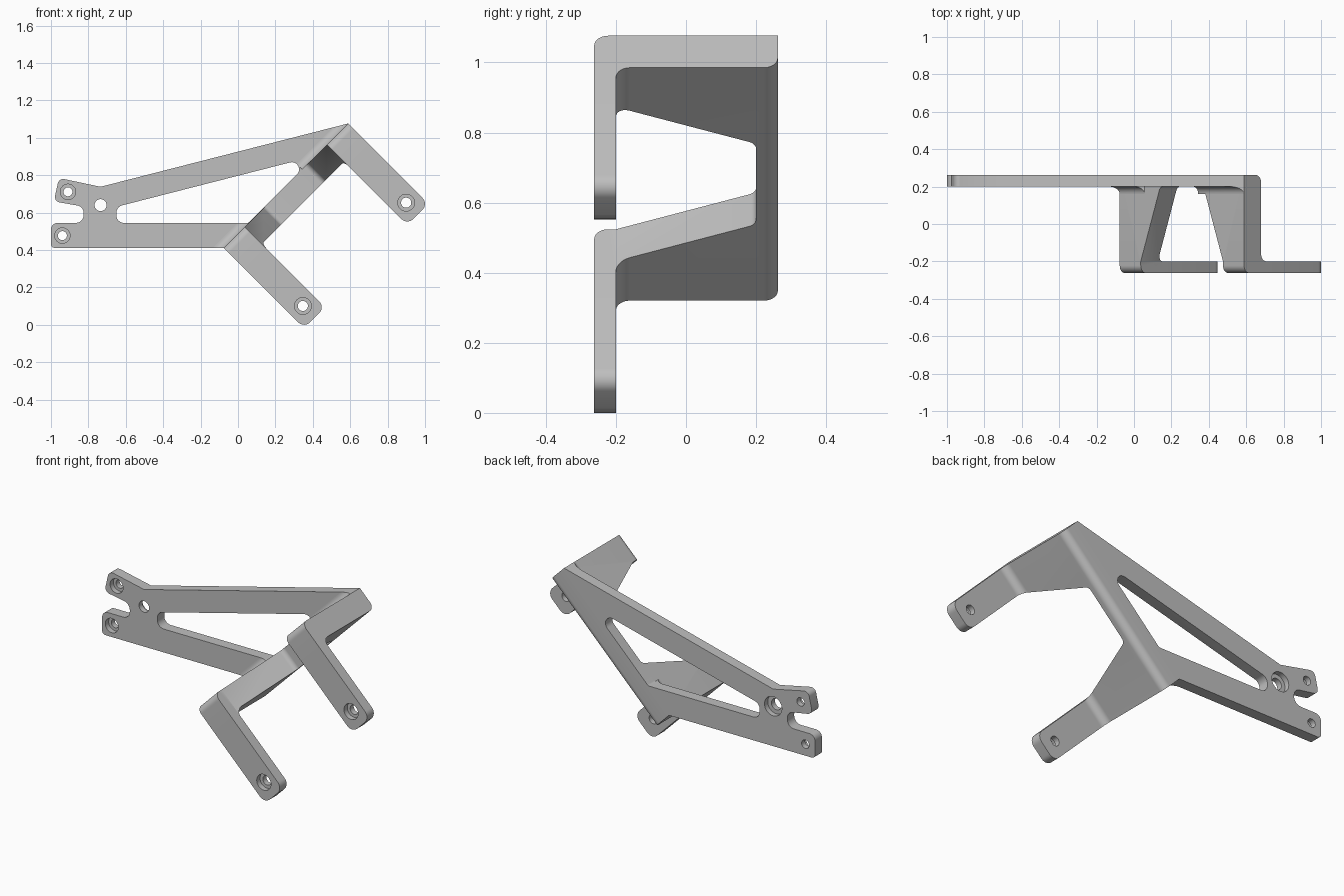
import bpy, bmesh, math
from mathutils import Vector

if "Cube" in bpy.data.objects:
    bpy.data.objects.remove(bpy.data.objects["Cube"])

grey = bpy.data.materials.new("plain grey")
grey.use_nodes = True
grey.diffuse_color = (0.52, 0.52, 0.52, 1)
for node in grey.node_tree.nodes:
    if node.type == "BSDF_PRINCIPLED":
        node.inputs["Base Color"].default_value = grey.diffuse_color

R = math.sqrt(0.5)
BACK, INNER = 0.262, 0.2          # outer and inner faces of both plates
U0, U1 = 0.237, 1.177             # ends of the diagonal web
V0, V1 = -0.345, -0.216           # upper and lower faces of the web
TAB = 0.159                       # tab width
BEND = 0.04                       # bend radius


def diagonal(u, v, y):
    """u runs along the 45 degree web, v across it, down and to the side."""
    return Vector(((u + v) * R, y, (u - v) * R))


def upright(x, z, y):
    return Vector((x, y, z))


def rounded(points, steps=10):
    """Round each corner (a, b, radius) of a closed outline."""
    out = []
    for i, (a, b, r) in enumerate(points):
        p = Vector((a, b))
        if not r:
            out.append(p)
            continue
        to_prev = (Vector(points[i - 1][:2]) - p).normalized()
        to_next = (Vector(points[(i + 1) % len(points)][:2]) - p).normalized()
        half = to_prev.angle(to_next) / 2
        centre = p + (to_prev + to_next).normalized() * (r / math.sin(half))
        start = p + to_prev * (r / math.tan(half)) - centre
        end = p + to_next * (r / math.tan(half)) - centre
        sweep = start.angle(end)
        for k in range(steps + 1):
            t = k / steps
            out.append(centre + (start * math.sin((1 - t) * sweep)
                                 + end * math.sin(t * sweep)) / math.sin(sweep))
    return out


def solid(name, ring_a, ring_b):
    """Closed solid between two matching outlines."""
    bm = bmesh.new()
    a = [bm.verts.new(p) for p in ring_a]
    b = [bm.verts.new(p) for p in ring_b]
    bm.faces.new(a)
    bm.faces.new(b[::-1])
    for i in range(len(a)):
        bm.faces.new((a[i - 1], b[i - 1], b[i], a[i]))
    bmesh.ops.recalc_face_normals(bm, faces=bm.faces[:])
    mesh = bpy.data.meshes.new(name)
    bm.to_mesh(mesh)
    bm.free()
    mesh.materials.append(grey)
    obj = bpy.data.objects.new(name, mesh)
    bpy.context.collection.objects.link(obj)
    return obj


def prism(name, outline, place, low, high):
    return solid(name, [place(p, low) for p in outline], [place(p, high) for p in outline])


def facing(p, h):                 # outline in x, z
    return upright(p.x, p.y, h)


def flat_diagonal(p, h):          # outline in u, v
    return diagonal(p.x, p.y, h)


def along_web(p, h):              # outline in v, y
    return diagonal(h, p.x, p.y)


def through_web(p, h):            # outline in u, y
    return diagonal(p.x, h, p.y)


def select(obj):
    bpy.ops.object.select_all(action="DESELECT")
    obj.select_set(True)
    bpy.context.view_layer.objects.active = obj


def cut(obj, cutter):
    cutter.hide_render = True
    mod = obj.modifiers.new("cut", "BOOLEAN")
    mod.operation = "DIFFERENCE"
    mod.solver = "EXACT"
    mod.object = cutter
    select(obj)
    bpy.ops.object.modifier_apply(modifier=mod.name)
    bpy.data.objects.remove(cutter)


def bore(obj, x, z, radius, low, high):
    circle = [Vector((x + radius * math.cos(k * math.tau / 40),
                      z + radius * math.sin(k * math.tau / 40))) for k in range(40)]
    cut(obj, prism("bore_cutter", circle, facing, low, high))


def screw_hole(obj, x, z, small, large, front):
    """Through hole with a counterbore sunk from the front face."""
    bore(obj, x, z, small, front - 0.1, front + 0.15)
    bore(obj, x, z, large, front - 0.1, front + 0.03)


parts = []

# Back plate: long triangular frame with a forked end
bottom = (U0 - V0) * R
web_foot = diagonal(U0, V0, 0)
web_head = diagonal(U1, V0, 0)
foot_in = diagonal(U0, V0 + 0.006, 0)
head_in = diagonal(U1, V0 + 0.006, 0)
plate = prism("back_plate", rounded([
    (-1, bottom, 0.02), (web_foot.x, web_foot.z, 0), (foot_in.x, foot_in.z, 0),
    (head_in.x, head_in.z, 0), (web_head.x, web_head.z, 0), (-0.735, 0.738, 0),
    (-0.957, 0.785, 0.03), (-0.985, 0.66, 0.03), (-0.825, 0.632, 0.042),
    (-0.825, 0.545, 0.042), (-1, 0.545, 0.035)]), facing, INNER, BACK)

# Triangular window in the plate
slope = 0.2557
rise = 0.797
d = (V0 - 0.001) / R
tip = (rise + d) / (1 - slope)
cut(plate, prism("window_cutter", rounded([
    (-0.65, 0.545, 0.04), (0.545 + d, 0.545, 0.02), (tip, tip - d, 0.038),
    (-0.65, rise - 0.65 * slope, 0.04)]), facing, 0.1, 0.4))
for x, z in ((-0.909, 0.711), (-0.939, 0.477)):
    screw_hole(plate, x, z, 0.024, 0.041, INNER)
# Pivot hole is counterbored from behind
bore(plate, -0.735, 0.64, 0.032, 0.1, 0.4)
bore(plate, -0.735, 0.64, 0.055, BACK - 0.03, 0.4)
parts.append(plate)

# Diagonal web with its bends, opened towards the front
V2 = V1 + BEND + 0.006
web = prism("diagonal_web", rounded([
    (V0, -BACK, BEND), (V2, -BACK, 0), (V2, -INNER, 0),
    (V1, -INNER, BEND), (V1, BACK, BEND), (V0, BACK, 0)]), along_web, U0, U1)
flare = 0.148
cut(web, prism("web_gap_cutter", rounded([
    (U0 + TAB, -0.4, 0), (U0 + TAB, -INNER, 0), (U0 + TAB + flare, INNER, 0.03),
    (U1 - TAB - flare, INNER, 0.03), (U1 - TAB, -INNER, 0), (U1 - TAB, -0.4, 0)]),
    through_web, -0.6, 0.1))
parts.append(web)

# Front tabs
for name, u in (("lower_front_tab", U0), ("upper_front_tab", U1 - TAB)):
    tab = prism(name, rounded([
        (u, V2, 0), (u, 0.263, 0.045), (u + TAB, 0.263, 0.045), (u + TAB, V2, 0)]),
        flat_diagonal, -BACK, -INNER)
    hole = diagonal(u + TAB / 2, 0.174, 0)
    screw_hole(tab, hole.x, hole.z, 0.027, 0.045, -BACK)
    parts.append(tab)

# Inner bend fillets between plate and web, trimmed to the plate's arms
arc = [Vector((V0, INNER))]
for k in range(11):
    a = math.radians(9 * k)
    arc.append(Vector((V0 - BEND + BEND * math.cos(a), INNER - BEND + BEND * math.sin(a))))


def trimmed(height, tilt):
    """The fillet section where it meets the line z = height + tilt * x."""
    ring = []
    for p in arc:
        off = p.x / R
        x = (height + off) / (1 - tilt)
        ring.append(upright(x, x - off, p.y))
    return ring


parts.append(solid("lower_bend_fillet", trimmed(bottom, 0), trimmed(0.545, 0)))
parts.append(solid("upper_bend_fillet", trimmed(1.175, -1),
                   trimmed(web_head.z - slope * web_head.x, slope)))

# Smooth bends and bores, crisp edges
for obj in parts:
    select(obj)
    bpy.ops.object.shade_smooth_by_angle(angle=math.radians(30))
